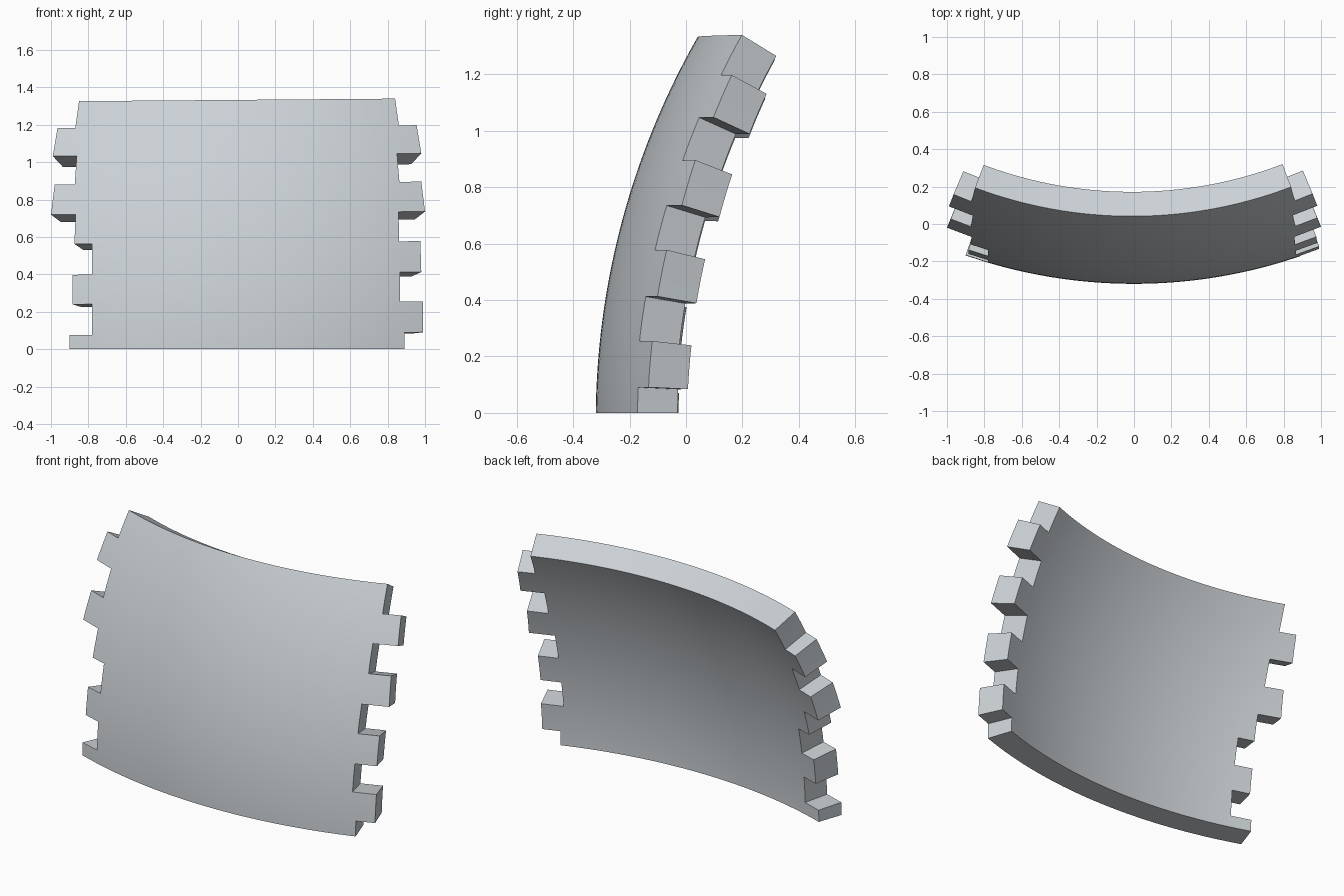
import bpy, bmesh, math
from mathutils import Vector

cube = bpy.data.objects.get("Cube")
if cube:
    bpy.data.objects.remove(cube)

# Spherical shell that the panel is cut from
CENTRE = Vector((0, 2.43, -0.03))
RADIUS, THICK, TILT = 2.75, 0.15, 0.008
SUB, COLS = 4, 32

# Finger joint levels, and edge distance from the middle at each level
LEVELS = [0, .083, .247, .405, .57, .728, .888, 1.04, 1.19, 1.333]
LEFT_EDGE = [.89, .89, .865, .865, .862, .858, .863, .85, .86, .84]
LEFT_TOOTH = [.99, .99, .99, .98, .975, 1.0, .98, .98, .955, .955]
RIGHT_EDGE = [.90, .90, .885, .885, .875, .868, .873, .862, .87, .85]
RIGHT_TOOTH = [1.0, 1.0, 1.0, 1.0, 1.0, 1.0, .98, .99, .965, .965]
NOTCH = .78


def columns(band, t):
    """Column positions across the panel, part way up a band."""
    def at(row):
        return row[band] + (row[band + 1] - row[band]) * t
    inner = [-NOTCH + 2 * NOTCH * i / COLS for i in range(COLS + 1)]
    return [-at(RIGHT_TOOTH), -at(RIGHT_EDGE)] + inner + [at(LEFT_EDGE), at(LEFT_TOOTH)]


def shell_pair(x, z):
    """Outer point on the sphere and its radial inner partner."""
    z += TILT * x * min(1, z / LEVELS[1])
    dx, dz = x - CENTRE.x, z - CENTRE.z
    y = CENTRE.y - math.sqrt(RADIUS ** 2 - dx * dx - dz * dz)
    outer = Vector((x, y, z))
    inner = CENTRE + (outer - CENTRE) * (1 - THICK / RADIUS)
    inner.z = max(0, inner.z)
    return outer, inner


bm = bmesh.new()

# Shared grid of outer and inner points
grid = []
for band in range(len(LEVELS) - 1):
    for s in range(SUB + (band == len(LEVELS) - 2)):
        t = s / SUB
        z = LEVELS[band] + (LEVELS[band + 1] - LEVELS[band]) * t
        grid.append([[bm.verts.new(p) for p in shell_pair(x, z)] for x in columns(band, t)])

# Keep the cells that belong to the panel or one of its teeth
last = COLS + 3
cells = set()
for r in range(len(grid) - 1):
    band = r // SUB
    first_col = 0 if band in (5, 7) else 2 if band in (1, 3) else 1
    last_col = last if band % 2 else last - 1
    cells.update((r, c) for c in range(first_col, last_col + 1))

# Front and back skins, with walls wherever a neighbour is missing
for r, c in sorted(cells):
    ring = [grid[r][c], grid[r][c + 1], grid[r + 1][c + 1], grid[r + 1][c]]
    bm.faces.new([p[0] for p in ring])
    bm.faces.new([p[1] for p in reversed(ring)])
    neighbours = [(r - 1, c), (r, c + 1), (r + 1, c), (r, c - 1)]
    for i, cell in enumerate(neighbours):
        if cell not in cells:
            a, b = ring[i], ring[(i + 1) % 4]
            bm.faces.new([b[0], a[0], a[1], b[1]])

bmesh.ops.delete(bm, geom=[v for v in bm.verts if not v.link_faces], context='VERTS')
bmesh.ops.recalc_face_normals(bm, faces=bm.faces)

mesh = bpy.data.meshes.new("curved_panel")
bm.to_mesh(mesh)
bm.free()
panel = bpy.data.objects.new("curved_panel", mesh)
bpy.context.collection.objects.link(panel)

# Pale grey finish
grey = bpy.data.materials.new("pale_grey")
grey.use_nodes = True
colour = (0.60, 0.64, 0.67, 1)
grey.diffuse_color = colour
grey.node_tree.nodes["Principled BSDF"].inputs["Base Color"].default_value = colour
mesh.materials.append(grey)

bpy.ops.object.select_all(action='DESELECT')
panel.select_set(True)
bpy.context.view_layer.objects.active = panel
bpy.ops.object.shade_smooth_by_angle(angle=math.radians(30))
